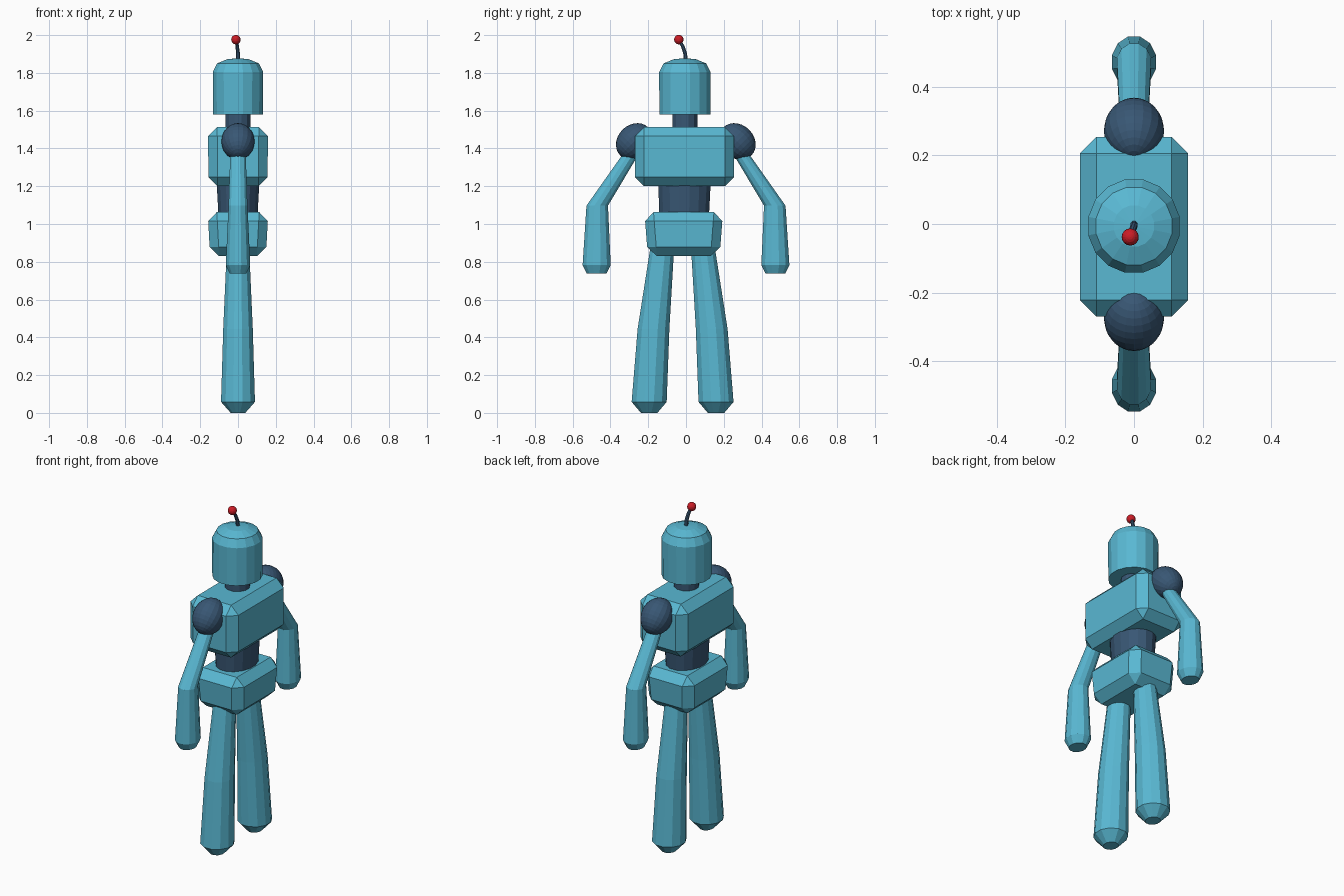
import bpy, bmesh
from math import cos, sin, tau, pi

if "Cube" in bpy.data.objects:
    bpy.data.objects.remove(bpy.data.objects["Cube"])


def material(name, color):
    m = bpy.data.materials.new(name)
    m.diffuse_color = (*color, 1)
    m.use_nodes = True
    m.node_tree.nodes["Principled BSDF"].inputs["Base Color"].default_value = m.diffuse_color
    return m


CYAN = material("cyan_shell", (0.10, 0.48, 0.65))
NAVY = material("navy_joint", (0.04, 0.095, 0.175))
RED = material("red_tip", (0.60, 0.012, 0.02))


def finish(name, bm, mat):
    bmesh.ops.recalc_face_normals(bm, faces=bm.faces)
    mesh = bpy.data.meshes.new(name)
    bm.to_mesh(mesh)
    bm.free()
    mesh.materials.append(mat)
    ob = bpy.data.objects.new(name, mesh)
    bpy.context.collection.objects.link(ob)
    return ob


def loft(name, rings, sides, mat):
    """Skin horizontal elliptical rings given as (x, y, z, rx, ry)."""
    bm = bmesh.new()
    loops = []
    for x, y, z, rx, ry in rings:
        loops.append([bm.verts.new((x + rx * cos(tau * (i + 0.5) / sides),
                                    y + ry * sin(tau * (i + 0.5) / sides), z))
                      for i in range(sides)])
    for a, b in zip(loops, loops[1:]):
        for i in range(sides):
            j = (i + 1) % sides
            bm.faces.new((a[i], a[j], b[j], b[i]))
    bm.faces.new(loops[0])
    bm.faces.new(loops[-1])
    return finish(name, bm, mat)


def bevel_box(name, y, z0, z1, bottom, top, bevel, mat):
    """Tapered box with one-step chamfers; bottom/top are (half x, half y)."""
    bm = bmesh.new()
    bmesh.ops.create_cube(bm, size=2)
    for v in bm.verts:
        hx, hy = top if v.co.z > 0 else bottom
        v.co = (v.co.x * hx, y + v.co.y * hy, z1 if v.co.z > 0 else z0)
    bmesh.ops.bevel(bm, geom=bm.edges[:], offset=bevel, segments=1, affect='EDGES')
    return finish(name, bm, mat)


def ball(name, loc, scale, tilt, segs, rings, mat):
    bm = bmesh.new()
    bmesh.ops.create_uvsphere(bm, u_segments=segs, v_segments=rings, radius=1)
    ob = finish(name, bm, mat)
    ob.location, ob.scale, ob.rotation_euler = loc, scale, (tilt, 0, 0)
    return ob


# Body blocks
bevel_box("chest", -0.008, 1.20, 1.513, (0.157, 0.262), (0.158, 0.262), 0.048, CYAN)
bevel_box("pelvis", -0.012, 0.83, 1.063, (0.148, 0.190), (0.160, 0.208), 0.048, CYAN)
loft("waist", [(0, -0.01, 1.0, 0.103, 0.132), (0, -0.008, 1.25, 0.117, 0.143)], 16, NAVY)
loft("neck", [(0, -0.005, 1.48, 0.068, 0.068), (0, -0.005, 1.62, 0.068, 0.068)], 12, NAVY)

# Domed head
loft("head", [(0, -0.006, z, r, r * 1.02) for r, z in
              [(0.135, 1.58), (0.136, 1.805), (0.113, 1.85), (0.06, 1.872), (0.01, 1.877)]],
     16, CYAN)

# Arms, shoulders and legs on both sides
for side, s in (("left", 1), ("right", -1)):
    ball(side + "_shoulder", (0, s * 0.273 - 0.001, 1.437), (0.088, 0.088, 0.105),
         s * pi / 4, 20, 14, NAVY)
    loft(side + "_arm", [(0, s * 0.25, 1.435, 0.040, 0.040),
                         (0, s * 0.47, 1.097, 0.052, 0.059),
                         (0, s * 0.473, 0.782, 0.067, 0.077),
                         (0, s * 0.473, 0.738, 0.046, 0.054)], 12, CYAN)
    loft(side + "_leg", [(0, s * 0.105 - 0.018, 0.90, 0.060, 0.064),
                         (0, s * 0.154 - 0.018, 0.445, 0.081, 0.087),
                         (0, s * 0.177 - 0.018, 0.058, 0.093, 0.096),
                         (0, s * 0.177 - 0.018, 0.0, 0.040, 0.045)], 12, CYAN)

# Bent antenna with a red ball
loft("antenna", [(0, 0.0, 1.86, 0.011, 0.011), (0, -0.005, 1.905, 0.011, 0.011),
                 (-0.004, -0.017, 1.94, 0.010, 0.011), (-0.010, -0.036, 1.975, 0.009, 0.011)],
     8, NAVY)
ball("antenna_tip", (-0.011, -0.038, 1.976), (0.025,) * 3, 0, 16, 10, RED)
